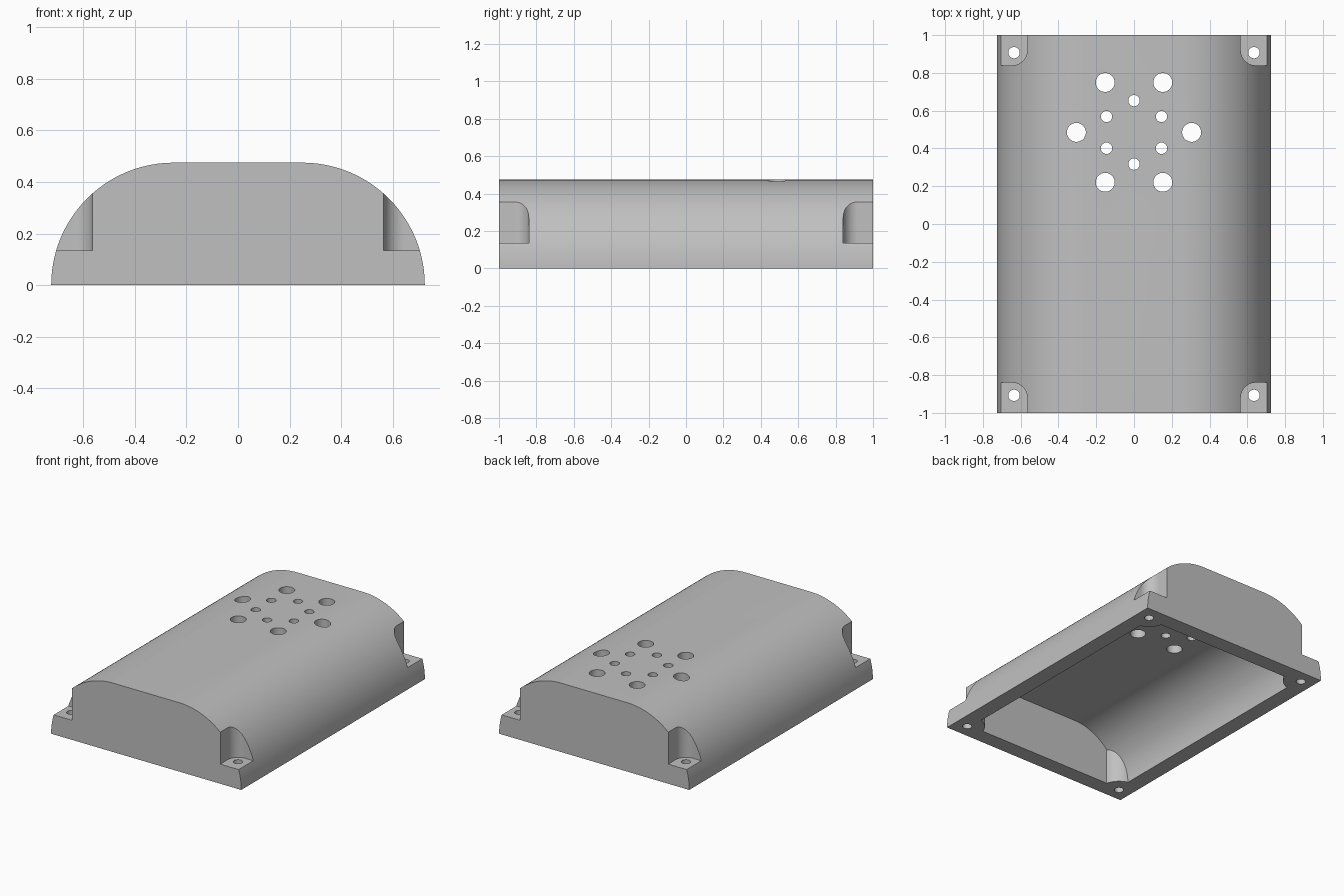
import bpy, bmesh
from math import sin, cos, pi

cube = bpy.data.objects.get("Cube")
if cube:
    bpy.data.objects.remove(cube, do_unlink=True)

HALF_W, HALF_L, HEIGHT = 0.725, 1.0, 0.475
WALL, BOSS_WALL, LEDGE = 0.11, 0.05, 0.135
POCKET, POCKET_R = 0.16, 0.08

grey = bpy.data.materials.new("plain_grey")
grey.use_nodes = True
colour = (0.53, 0.53, 0.53, 1)
grey.diffuse_color = colour
grey.node_tree.nodes["Principled BSDF"].inputs["Base Color"].default_value = colour


def prism(name, base, offset):
    """Extrude a closed outline of 3D points along an offset."""
    bm = bmesh.new()
    face = bm.faces.new([bm.verts.new(p) for p in base])
    ext = bmesh.ops.extrude_face_region(bm, geom=[face])["geom"]
    bmesh.ops.translate(bm, vec=offset,
                        verts=[v for v in ext if isinstance(v, bmesh.types.BMVert)])
    bmesh.ops.recalc_face_normals(bm, faces=bm.faces)
    mesh = bpy.data.meshes.new(name)
    bm.to_mesh(mesh)
    bm.free()
    mesh.materials.append(grey)
    ob = bpy.data.objects.new(name, mesh)
    bpy.context.collection.objects.link(ob)
    return ob


def arch(name, inset, bottom):
    """Flat-topped arch with quarter-round shoulders, running along y."""
    r, flat, n = HEIGHT - inset, HALF_W - HEIGHT, 36
    side = [(flat + r * cos(pi / 2 * i / n), r * sin(pi / 2 * i / n)) for i in range(n + 1)]
    if bottom < 0:
        side.insert(0, (flat + r, bottom))
    outline = side + [(-x, z) for x, z in reversed(side)]
    y = HALF_L - inset
    return prism(name, [(x, -y, z) for x, z in outline], (0, 2 * y, 0))


def corner_block(name, sx, sy, grow, z0):
    """Vertical block over one corner, its inward edge rounded."""
    x0, y0 = HALF_W - POCKET - grow, HALF_L - POCKET - grow
    r, far, n = POCKET_R + grow, 1.2, 16
    pts = [(far, far), (x0, far)]
    pts += [(x0 + r - r * cos(pi / 2 * i / n), y0 + r - r * sin(pi / 2 * i / n))
            for i in range(n + 1)]
    pts.append((far, y0))
    return prism(name, [(sx * x, sy * y, z0) for x, y in pts], (0, 0, 0.7 - z0))


def drill(name, x, y, r, z0, z1):
    n = 48
    ring = [(x + r * cos(2 * pi * i / n), y + r * sin(2 * pi * i / n), z0) for i in range(n)]
    return prism(name, ring, (0, 0, z1 - z0))


def cut(target, cutter):
    """Subtract the cutter and discard it."""
    cutter.hide_render = True
    mod = target.modifiers.new("cut", "BOOLEAN")
    mod.operation, mod.solver, mod.object = "DIFFERENCE", "EXACT", cutter
    bpy.context.view_layer.objects.active = target
    bpy.ops.object.modifier_apply(modifier=mod.name)
    bpy.data.objects.remove(cutter, do_unlink=True)


# Hollow shell: the cavity leaves rounded bosses in its corners
corners = [(sx, sy) for sx in (-1, 1) for sy in (-1, 1)]
shell = arch("enclosure_shell", 0, 0)
cavity = arch("cavity_cutter", WALL, -0.1)
for sx, sy in corners:
    cut(cavity, corner_block("boss_cutter", sx, sy, BOSS_WALL, -0.3))
cut(shell, cavity)

# Screw pockets and screw holes
for sx, sy in corners:
    cut(shell, corner_block("pocket_cutter", sx, sy, 0, LEDGE))
    cut(shell, drill("screw_cutter", sx * 0.635, sy * 0.907, 0.03, -0.1, 0.25))

# Two rings of vent holes in the roof
for ring_r, hole_r, start in ((0.305, 0.05, 0), (0.168, 0.03, pi / 6)):
    for i in range(6):
        a = start + i * pi / 3
        cut(shell, drill("vent_cutter", ring_r * cos(a), 0.485 + ring_r * sin(a),
                         hole_r, 0.2, 0.6))

# Smooth curved faces, crisp edges
bpy.ops.object.select_all(action="DESELECT")
shell.select_set(True)
bpy.context.view_layer.objects.active = shell
bpy.ops.object.shade_smooth_by_angle(angle=pi / 6)
